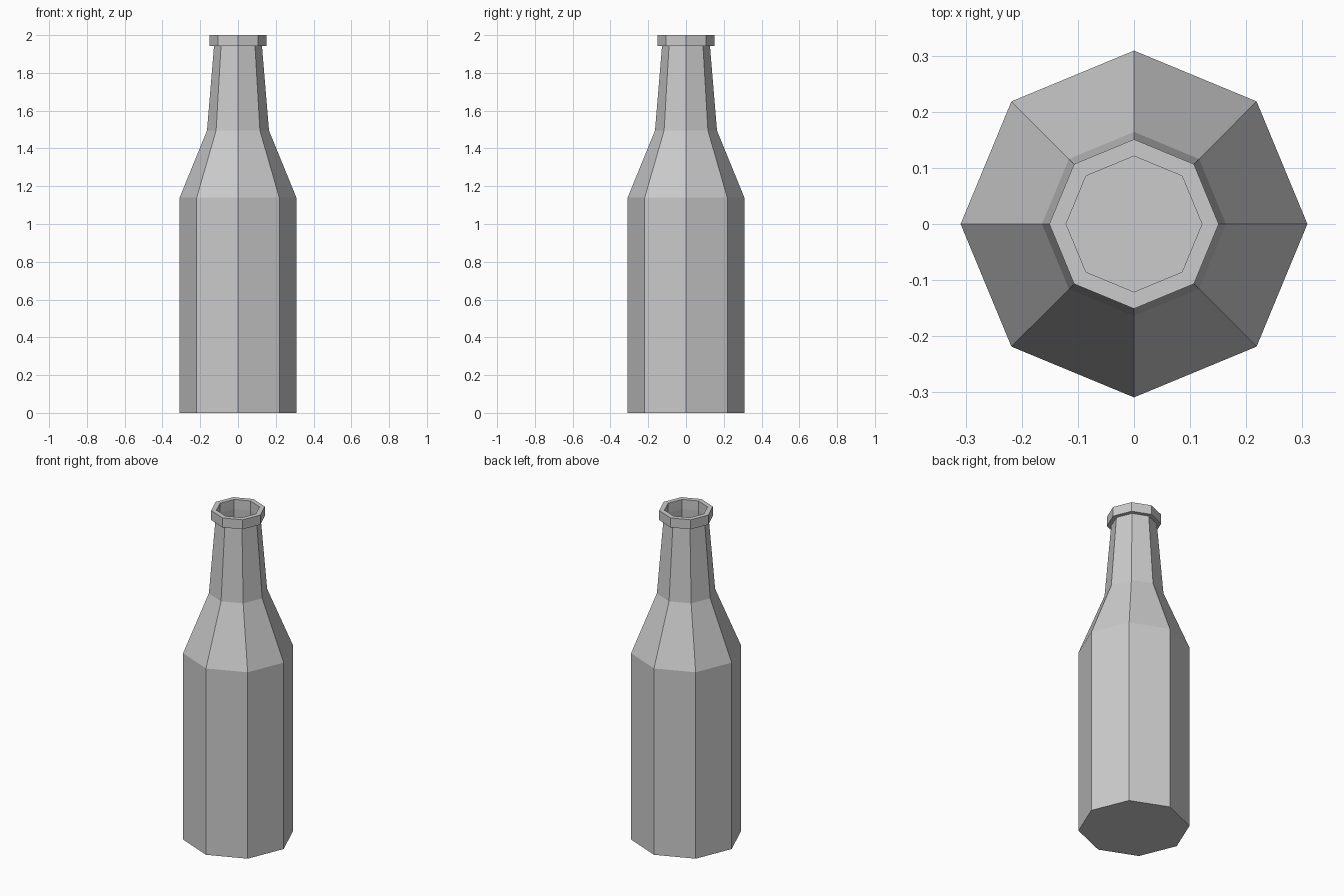
import bpy, bmesh
from math import cos, sin, pi

if "Cube" in bpy.data.objects:
    bpy.data.objects.remove(bpy.data.objects["Cube"])

SIDES = 8


def lathe(name, profile):
    """Revolve (radius, z) points into a faceted solid, capped at both ends."""
    bm = bmesh.new()
    rings = [[bm.verts.new((r * cos(2 * pi * i / SIDES), r * sin(2 * pi * i / SIDES), z))
              for i in range(SIDES)] for r, z in profile]
    for a, b in zip(rings, rings[1:]):
        for i in range(SIDES):
            j = (i + 1) % SIDES
            bm.faces.new((a[i], a[j], b[j], b[i]))
    bm.faces.new(rings[0][::-1])
    bm.faces.new(rings[-1])
    mesh = bpy.data.meshes.new(name)
    bm.to_mesh(mesh)
    bm.free()
    obj = bpy.data.objects.new(name, mesh)
    bpy.context.collection.objects.link(obj)
    return obj


# Outer wall, shoulder, neck and lip, then the hollow inside down to its floor
outside = [(0.309, 0), (0.309, 1.14), (0.164, 1.495), (0.127, 1.942), (0.151, 1.942), (0.151, 2.0)]
inside = [(0.121, 2.0), (0.121, 1.942), (0.155, 1.495), (0.298, 1.14), (0.298, 0.02)]
lathe("bottle", outside + inside)
